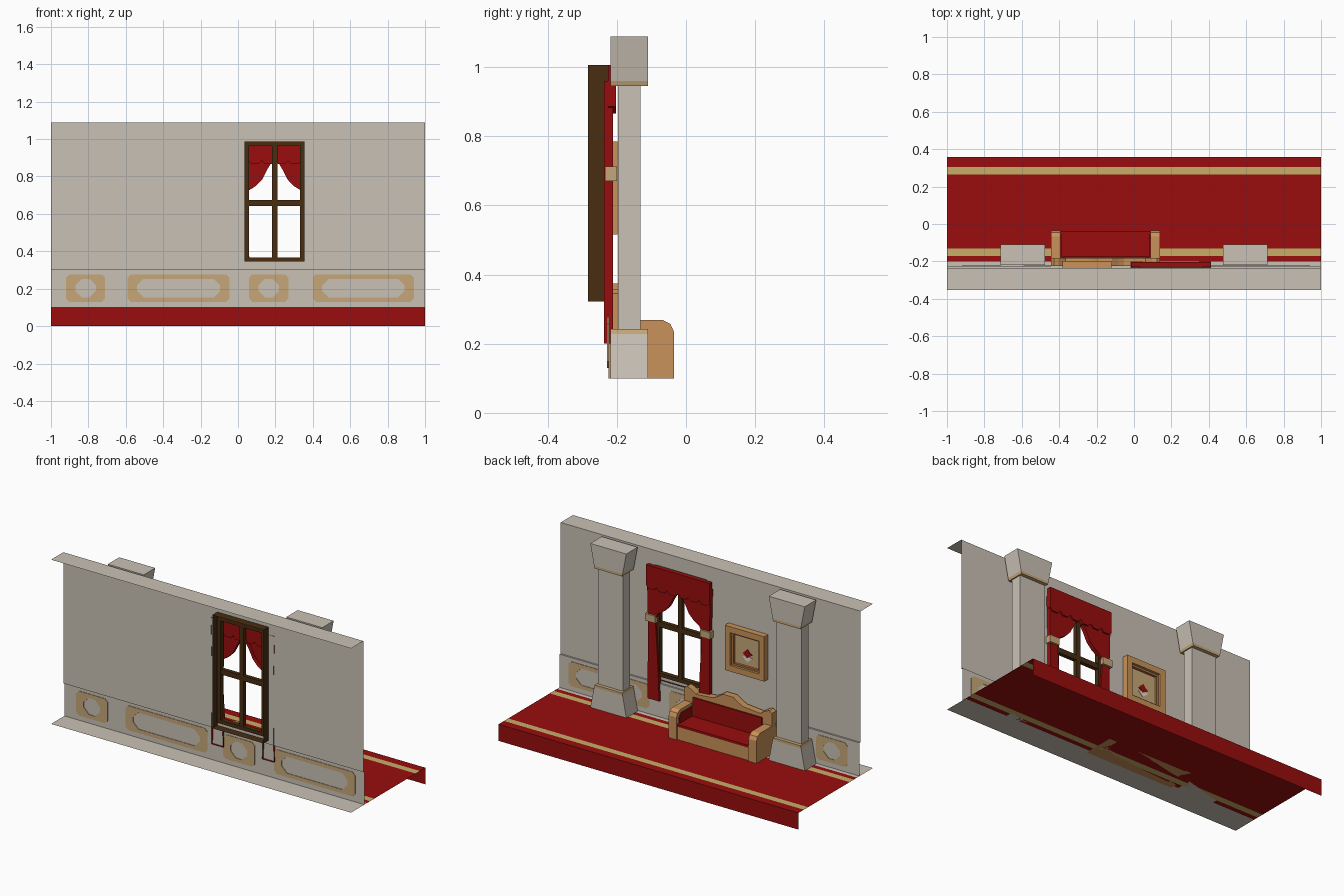
import bpy, bmesh

if "Cube" in bpy.data.objects:
    bpy.data.objects.remove(bpy.data.objects["Cube"])

def material(name, rgb):
    m = bpy.data.materials.new(name)
    m.diffuse_color = (*rgb, 1)
    m.use_nodes = True
    m.node_tree.nodes["Principled BSDF"].inputs["Base Color"].default_value = m.diffuse_color
    return m

STONE = material("stone grey", (0.59, 0.535, 0.465))
RED = material("deep red", (0.32, 0.004, 0.004))
GOLD = material("gold stripe", (0.57, 0.42, 0.14))
TAN = material("tan ornament", (0.57, 0.39, 0.19))
WOOD = material("light wood", (0.58, 0.29, 0.10))
FRAME = material("picture wood", (0.42, 0.16, 0.05))
DARK = material("dark brown", (0.065, 0.026, 0.006))
WHITE = material("white petals", (0.75, 0.72, 0.68))

def build(name, verts, faces, mats, idx=None, fix=True):
    me = bpy.data.meshes.new(name)
    me.from_pydata(verts, [], faces)
    for m in mats:
        me.materials.append(m)
    if idx:
        for p, i in zip(me.polygons, idx):
            p.material_index = i
    if fix:
        bm = bmesh.new()
        bm.from_mesh(me)
        bmesh.ops.recalc_face_normals(bm, faces=bm.faces)
        bm.to_mesh(me)
        bm.free()
    ob = bpy.data.objects.new(name, me)
    bpy.context.collection.objects.link(ob)
    return ob

def prism(name, pts, a, b, mat, axis='y', caps=(True, True)):
    """Extrude an outline from a to b along axis; outline is (x,z) or (y,z)."""
    n = len(pts)
    put = (lambda p, t: (p[0], t, p[1])) if axis == 'y' else (lambda p, t: (t, p[0], p[1]))
    verts = [put(p, a) for p in pts] + [put(p, b) for p in pts]
    faces = [(i, (i + 1) % n, (i + 1) % n + n, i + n) for i in range(n)]
    if caps[0]:
        faces.append(tuple(range(n)))
    if caps[1]:
        faces.append(tuple(range(n, 2 * n)))
    return build(name, verts, faces, [mat])

def rect(x0, x1, z0, z1, c=0):
    if not c:
        return [(x0, z0), (x1, z0), (x1, z1), (x0, z1)]
    return [(x0 + c, z0), (x1 - c, z0), (x1, z0 + c), (x1, z1 - c),
            (x1 - c, z1), (x0 + c, z1), (x0, z1 - c), (x0, z0 + c)]

def box(name, x0, x1, y0, y1, z0, z1, mat):
    return prism(name, rect(x0, x1, z0, z1), y0, y1, mat)

def ring(name, outer, inner, a, b, mat):
    """Solid frame between two outlines with equal point counts."""
    n = len(outer)
    verts = [(p[0], y, p[1]) for y in (a, b) for loop in (outer, inner) for p in loop]
    faces = []
    for i in range(n):
        j = (i + 1) % n
        for s, t in ((0, n), (2 * n, 3 * n), (0, 2 * n), (n, 3 * n)):
            faces.append((s + i, s + j, t + j, t + i))
    return build(name, verts, faces, [mat])

def sheet(name, path, mats, idx=None):
    """Thin sheet along x following a (y,z) path."""
    verts = [(x, y, z) for y, z in path for x in (-1, 1)]
    faces = [(2 * i, 2 * i + 1, 2 * i + 3, 2 * i + 2) for i in range(len(path) - 1)]
    return build(name, verts, faces, mats, idx, fix=False)

# Room shell: outer top flange, wall with window opening, wainscot, floor
WALL, WAIN, TOP = -0.235, -0.225, 1.09
sheet("top_flange", [(WALL, TOP), (-0.352, TOP)], [STONE])
sheet("wainscot", [(WAIN, 0.1), (WAIN, 0.3), (WALL, 0.3)], [STONE])
sheet("floor_edge", [(-0.352, 0.1), (-0.2, 0.1)], [STONE])
xs, zs = [-1, 0.04, 0.35, 1], [0.3, 0.35, 0.98, TOP]
verts = [(x, WALL, z) for z in zs for x in xs]
faces = [(4*j+i+1, 4*j+i, 4*j+i+4, 4*j+i+5) for j in range(3) for i in range(3) if (i, j) != (1, 1)]
build("wall", verts, faces, [STONE], fix=False)

# Carpet with two stripes and a hanging edge
sheet("carpet", [(-0.2, 0.1), (-0.17, 0.1), (-0.13, 0.1), (0.265, 0.1), (0.305, 0.1), (0.357, 0.1), (0.357, 0)],
      [RED, GOLD], [0, 1, 0, 1, 0, 0])

# Ornamental wainscot panels, visible from both sides
for x0, x1 in ((-0.92, -0.71), (-0.59, -0.045), (0.06, 0.27), (0.40, 0.94)):
    ring("wainscot_panel", rect(x0, x1, 0.13, 0.277, 0.018),
         rect(x0 + 0.05, x1 - 0.05, 0.153, 0.253, 0.035), WAIN - 0.003, WAIN + 0.003, TAN)

# Columns
for cx in (-0.595, 0.595):
    for part, w0, w1, z0, z1, y0, y1, m in (
            ("base", 0.24, 0.19, 0.1, 0.228, -0.218, -0.11, STONE),
            ("base_trim", 0.19, 0.182, 0.228, 0.243, -0.218, -0.11, TAN),
            ("shaft", 0.168, 0.168, 0.243, 0.945, -0.197, -0.131, STONE),
            ("capital_trim", 0.182, 0.19, 0.945, 0.96, -0.218, -0.11, TAN),
            ("capital", 0.19, 0.24, 0.96, 1.088, -0.218, -0.11, STONE)):
        prism("column_" + part, [(cx - w0/2, z0), (cx + w0/2, z0), (cx + w1/2, z1), (cx - w1/2, z1)], y0, y1, m)

# Window: open outer casing, frame, glazing bars
prism("window_casing", rect(0.027, 0.368, 0.322, 1.005), -0.283, -0.225, DARK, caps=(False, False))
ring("window_frame", rect(0.035, 0.355, 0.345, 0.987), rect(0.06, 0.332, 0.367, 0.965), -0.25, -0.222, DARK)
box("window_mullion", 0.183, 0.21, -0.249, -0.223, 0.36, 0.97, DARK)
box("window_transom", 0.05, 0.34, -0.248, -0.224, 0.642, 0.673, DARK)

# Curtains: scalloped valance, two tied drapes open at the back
CX = 0.197
valance = [(CX - 0.212, 1.006), (CX - 0.212, 0.88)]
for k in range(6):
    x = CX - 0.212 + k * 0.424 / 6
    valance += [(x + 0.018, 0.866), (x + 0.053, 0.866), (x + 0.0707, 0.885)]
valance.append((CX + 0.212, 1.006))
prism("curtain_valance", valance, -0.226, -0.203, RED)
drape = [(-0.212, 0.96), (0, 0.96), (0, 0.895), (-0.015, 0.88), (-0.042, 0.835), (-0.067, 0.785),
         (-0.1, 0.75), (-0.137, 0.727), (-0.155, 0.69), (-0.15, 0.6), (-0.138, 0.4), (-0.13, 0.2),
         (-0.208, 0.2), (-0.205, 0.5), (-0.205, 0.69)]
for s in (1, -1):
    prism("curtain_drape", [(CX + s * x, z) for x, z in drape], -0.237, -0.211, RED, caps=(False, True))
    xa, xb = sorted((CX - s * 0.216, CX - s * 0.15))
    box("curtain_tieback", xa, xb, -0.234, -0.2, 0.67, 0.712, TAN)

# Picture: frame with inner lip, canvas and flower
ring("picture_frame", rect(-0.383, -0.12, 0.515, 0.785), rect(-0.347, -0.156, 0.551, 0.749), -0.234, -0.198, WOOD)
ring("picture_lip", rect(-0.347, -0.156, 0.551, 0.749), rect(-0.335, -0.168, 0.563, 0.737), -0.233, -0.212, FRAME)
box("picture_canvas", -0.34, -0.163, -0.233, -0.227, 0.558, 0.742, TAN)
prism("flower_red", [(-0.285, 0.635), (-0.25, 0.61), (-0.222, 0.635), (-0.235, 0.648), (-0.252, 0.665), (-0.268, 0.645)],
      -0.227, -0.223, RED)
prism("flower_white", [(-0.285, 0.615), (-0.25, 0.585), (-0.22, 0.615), (-0.25, 0.625)], -0.227, -0.224, WHITE)

# Sofa
SX, HALF = -0.1525, 0.2925
half = [(HALF, 0.1), (HALF, 0.345), (0.275, 0.357), (0.25, 0.35), (0.215, 0.325), (0.1, 0.335), (0.07, 0.35), (0.035, 0.374)]
back = [(SX + x, z) for x, z in half] + [(SX - x, z) for x, z in reversed(half)]
prism("sofa_back", back, -0.224, -0.183, WOOD)
box("sofa_back_cushion", SX - 0.23, SX + 0.23, -0.19, -0.174, 0.185, 0.305, RED)
box("sofa_base", SX - 0.245, SX + 0.245, -0.2, -0.042, 0.1, 0.178, WOOD)
box("sofa_seat", SX - 0.24, SX + 0.24, -0.185, -0.04, 0.178, 0.192, RED)
arm = [(-0.224, 0.1), (-0.035, 0.1), (-0.035, 0.235), (-0.045, 0.257), (-0.068, 0.269), (-0.224, 0.269)]
pad = [(-0.175, 0.192), (-0.06, 0.192), (-0.055, 0.225), (-0.075, 0.25), (-0.175, 0.25)]
for s in (1, -1):
    prism("sofa_arm", arm, SX + s * 0.24, SX + s * HALF, WOOD, 'x')
    prism("sofa_arm_pad", pad, SX + s * 0.234, SX + s * 0.241, RED, 'x')
